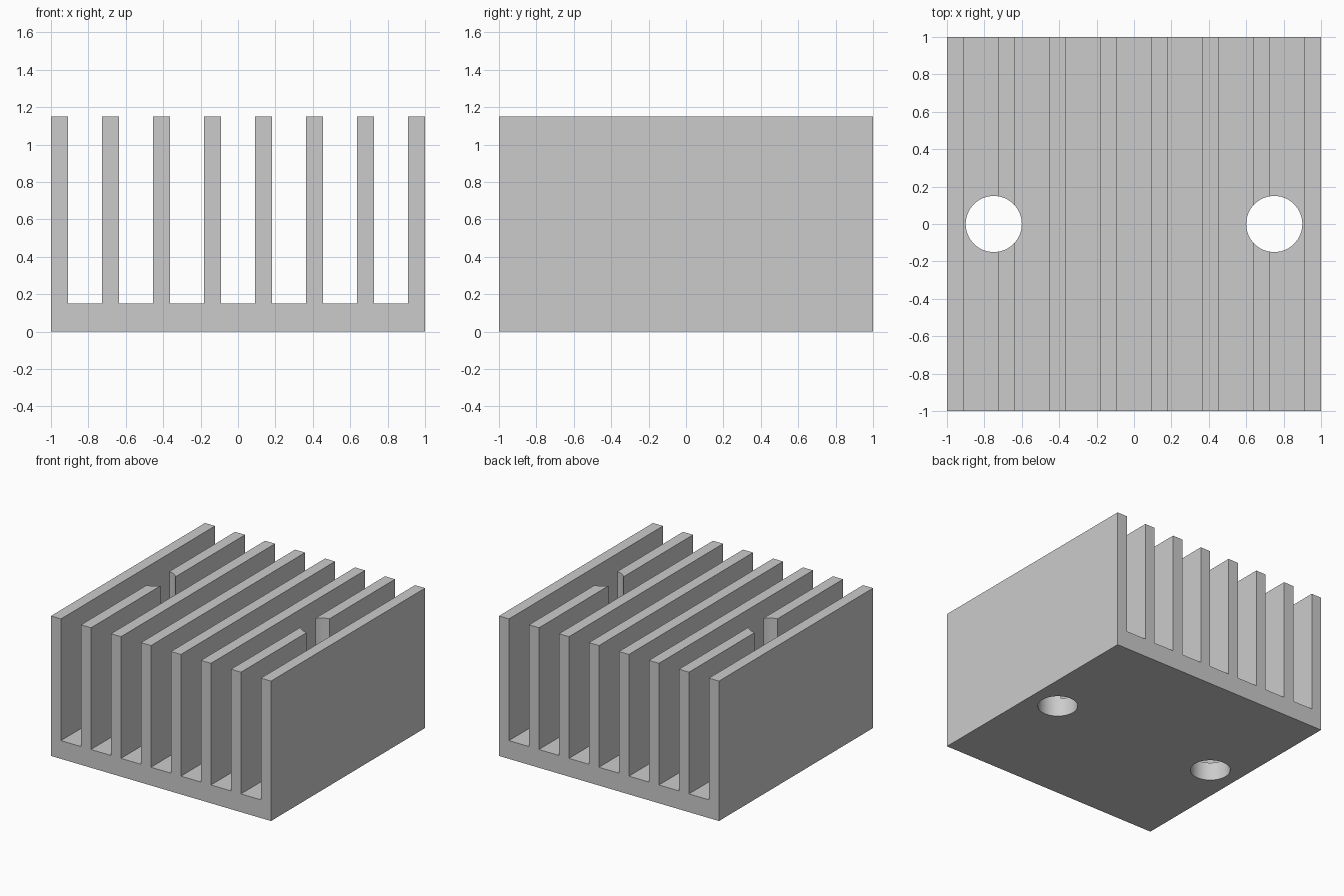
import bpy
import bmesh

cube = bpy.data.objects.get("Cube")
if cube:
    bpy.data.objects.remove(cube, do_unlink=True)

FINS = 8
FIN_W = 2 / (FINS + 2 * (FINS - 1))   # gaps are two fin widths
BASE_H, TOP_H = 0.15, 1.15
HOLE_X, HOLE_R = 0.75, 0.15

metal = bpy.data.materials.new("grey metal")
metal.use_nodes = True
colour = (0.6, 0.6, 0.6, 1)
metal.diffuse_color = colour
metal.node_tree.nodes["Principled BSDF"].inputs["Base Color"].default_value = colour

# Comb-shaped profile: flat base with upright fins
profile = [(-1, 0)]
for i in range(FINS):
    x = -1 + 3 * FIN_W * i
    start = TOP_H if i == 0 else BASE_H
    if i:
        profile.append((x, start))
    profile += [(x, TOP_H), (x + FIN_W, TOP_H)]
    if i < FINS - 1:
        profile.append((x + FIN_W, BASE_H))
profile.append((1, 0))

# Extrude the profile from front to back
bm = bmesh.new()
face = bm.faces.new([bm.verts.new((x, -1, z)) for x, z in profile])
result = bmesh.ops.extrude_face_region(bm, geom=[face])
moved = [v for v in result["geom"] if isinstance(v, bmesh.types.BMVert)]
bmesh.ops.translate(bm, verts=moved, vec=(0, 2, 0))
bmesh.ops.recalc_face_normals(bm, faces=bm.faces)
mesh = bpy.data.meshes.new("finned_heat_sink")
bm.to_mesh(mesh)
bm.free()
mesh.materials.append(metal)
sink = bpy.data.objects.new("finned_heat_sink", mesh)
bpy.context.collection.objects.link(sink)

# Mounting holes through the base and the fins above them
for side in (-1, 1):
    bpy.ops.mesh.primitive_cylinder_add(
        vertices=64, radius=HOLE_R, depth=3, location=(side * HOLE_X, 0, 0.5))
    cutter = bpy.context.object
    cutter.name = "hole_cutter"
    cutter.hide_render = True
    cutter.data.materials.append(metal)
    cut = sink.modifiers.new("mounting hole", "BOOLEAN")
    cut.operation = "DIFFERENCE"
    cut.solver = "EXACT"
    cut.object = cutter
    bpy.context.view_layer.objects.active = sink
    bpy.ops.object.modifier_apply(modifier=cut.name)
    bpy.data.objects.remove(cutter, do_unlink=True)

# Round hole walls stay smooth, corners stay sharp
bpy.ops.object.select_all(action="DESELECT")
sink.select_set(True)
bpy.context.view_layer.objects.active = sink
bpy.ops.object.shade_smooth_by_angle(angle=0.5)
